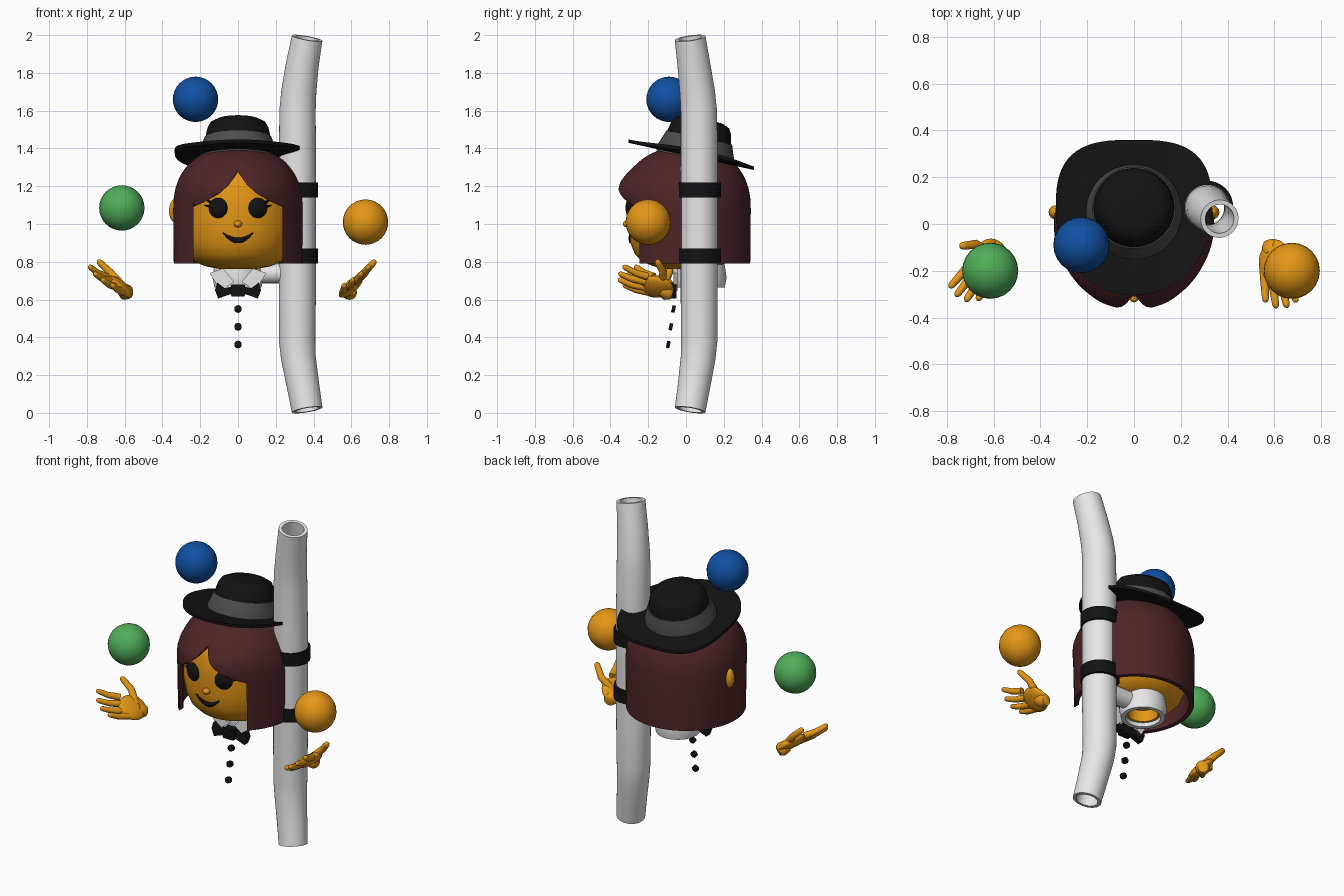
import bpy, bmesh, math
from mathutils import Vector, Matrix

if "Cube" in bpy.data.objects:
    bpy.data.objects.remove(bpy.data.objects["Cube"])

TAU = math.tau


def material(name, r, g, b):
    m = bpy.data.materials.new(name)
    m.diffuse_color = (r, g, b, 1)
    m.use_nodes = True
    m.node_tree.nodes["Principled BSDF"].inputs["Base Color"].default_value = m.diffuse_color
    return m


SKIN = material("skin_orange", 0.78, 0.31, 0.008)
HAIR = material("hair_brown", 0.075, 0.018, 0.02)
BLACK = material("black", 0.006, 0.006, 0.006)
GREY = material("band_grey", 0.075, 0.075, 0.075)
WHITE = material("white", 0.8, 0.8, 0.8)
BLUE = material("ball_blue", 0.005, 0.08, 0.36)
GREEN = material("ball_green", 0.08, 0.42, 0.1)


def finish(name, bm, mat, angle=40):
    bmesh.ops.recalc_face_normals(bm, faces=bm.faces)
    me = bpy.data.meshes.new(name)
    bm.to_mesh(me)
    bm.free()
    ob = bpy.data.objects.new(name, me)
    bpy.context.collection.objects.link(ob)
    me.materials.append(mat)
    bpy.ops.object.select_all(action='DESELECT')
    ob.select_set(True)
    bpy.context.view_layer.objects.active = ob
    bpy.ops.object.shade_smooth_by_angle(angle=math.radians(angle))
    return ob


def bridge(bm, rings, closed=False):
    n = len(rings[0])
    pairs = list(zip(rings, rings[1:] + rings[:1])) if closed else list(zip(rings, rings[1:]))
    for a, b in pairs:
        for i in range(n):
            j = (i + 1) % n
            bm.faces.new((a[i], a[j], b[j], b[i]))


def lathe(bm, profile, center=(0, 0, 0), seg=48, closed=False):
    cx, cy, cz = center
    rings = [[bm.verts.new((cx + max(r, 1e-4) * math.cos(TAU * i / seg),
                            cy + max(r, 1e-4) * math.sin(TAU * i / seg), cz + z))
              for i in range(seg)] for r, z in profile]
    bridge(bm, rings, closed)
    if not closed:
        bmesh.ops.remove_doubles(bm, verts=bm.verts, dist=2e-4)


def tube(bm, path, seg=16, inner=None):
    """Sweep circles along (x, y, z, radius); capped, or hollow with a wall ratio."""
    pts = [Vector(p[:3]) for p in path]
    rings = []
    for k, p in enumerate(pts):
        t = (pts[min(k + 1, len(pts) - 1)] - pts[max(k - 1, 0)]).normalized()
        u = t.cross(Vector((0.3, 0.9, 0.1)) if abs(t.y) < 0.8 else Vector((0, 0, 1))).normalized()
        rings.append((p, u, t.cross(u), path[k][3]))

    def make(scale):
        return [[bm.verts.new(p + (u * math.cos(TAU * i / seg) + v * math.sin(TAU * i / seg)) * r * scale)
                 for i in range(seg)] for p, u, v, r in rings]
    outer = make(1)
    if inner:
        bridge(bm, outer + make(inner)[::-1], True)
    else:
        bridge(bm, outer)
        bm.faces.new(outer[0])
        bm.faces.new(outer[-1])


def ellipsoid(bm, matrix, u=24, v=16):
    bmesh.ops.create_uvsphere(bm, u_segments=u, v_segments=v, radius=1, matrix=matrix)


def ball(name, loc, scale, mat, rot=0):
    bm = bmesh.new()
    ellipsoid(bm, Matrix.Translation(loc) @ Matrix.Rotation(rot, 4, 'Z') @ Matrix.Diagonal((*scale, 1)))
    return finish(name, bm, mat)


def plate(name, outline, y0, y1, mat):
    """Extrude an x-z outline along y."""
    bm = bmesh.new()
    f = bm.faces.new([bm.verts.new((x, y0, z)) for x, z in outline])
    ext = bmesh.ops.extrude_face_region(bm, geom=[f])
    for v in ext["geom"]:
        if isinstance(v, bmesh.types.BMVert):
            v.co.y = y1
    return finish(name, bm, mat, 30)


# Juggling balls
ball("blue_ball", (-0.225, -0.09, 1.66), (0.12,) * 3, BLUE)
ball("green_ball", (-0.615, -0.2, 1.085), (0.12,) * 3, GREEN)
ball("orange_ball", (0.675, -0.2, 1.01), (0.12,) * 3, SKIN)

# Hollow pole with bent ends and two clamp bands
bm = bmesh.new()
tube(bm, [(.366, .022, .016, .082), (.345, .042, .14, .086), (.32, .064, .29, .092), (.313, .07, .38, .096),
          (.314, .07, .6, .098), (.315, .07, 1.35, .098), (.315, .068, 1.6, .096), (.322, .06, 1.7, .093),
          (.34, .042, 1.84, .087), (.366, .022, 1.984, .082)], 40, 0.76)
finish("pole", bm, WHITE)
for name, z in (("lower_band", 0.79), ("upper_band", 1.14)):
    bm = bmesh.new()
    lathe(bm, [(.111, 0), (.111, .08), (.09, .08), (.09, 0)], (.313, .074, z), 40, True)
    finish(name, bm, BLACK)

# Head with ears, eyes, lashes, nose and smile
HEAD = [(0, .76), (.1, .763), (.17, .775), (.23, .80), (.27, .84), (.295, .90), (.308, .98),
        (.31, 1.1), (.30, 1.2), (.26, 1.29), (.18, 1.34), (0, 1.36)]


def face_y(x, z):
    for (r0, z0), (r1, z1) in zip(HEAD, HEAD[1:]):
        if z0 <= z <= z1:
            r = r0 + (r1 - r0) * (z - z0) / (z1 - z0)
            return -math.sqrt(r * r - x * x)


bm = bmesh.new()
lathe(bm, HEAD)
finish("head", bm, SKIN)
ball("nose", (0, -.31, 1.0), (.022, .025, .018), SKIN)
for s, side in ((-1, "left"), (1, "right")):
    ball(side + "_ear", (s * .335, .05, 1.07), (.03, .03, .06), SKIN)
    ball(side + "_eye", (s * .105, face_y(.105, 1.085), 1.085), (.052, .025, .054), BLACK, s * .35)
    for dz in (0, .022):
        bm = bmesh.new()
        tube(bm, [(s * .14, face_y(.14, 1.09) - .012, 1.09 + dz, .009),
                  (s * .178, face_y(.178, 1.1) - .012, 1.098 + dz * 1.6, .002)], 8)
        finish(side + "_lash", bm, BLACK)
bm = bmesh.new()
rows = []
for i in range(17):
    x = -.08 + .01 * i
    k = 1 - (x / .08) ** 2
    zs = [.955 - .028 * k, .953 - .04 * k, .95 - .052 * k]
    rows.append([bm.verts.new((x, face_y(x, z) - .006, z)) for z in zs])
for a, b in zip(rows, rows[1:]):
    for j in range(2):
        bm.faces.new((a[j], a[j + 1], b[j + 1], b[j]))
smile = finish("smile", bm, BLACK)
mod = smile.modifiers.new("thickness", 'SOLIDIFY')
mod.thickness = .006


# Hair: hollow dome with bulging fringe, cut open around the face
def dome(r, z0, h, n=12):
    return [(r * math.cos(i / n * math.pi / 2) ** .87, z0 + h * math.sin(i / n * math.pi / 2) ** .87)
            for i in range(n + 1)]


bm = bmesh.new()
outer = [(.34, .79), (.342, .95)] + dome(.343, 1.08, .33)
inner = [(.312, .79), (.312, .95)] + dome(.312, 1.08, .29)
lathe(bm, outer[::-1] + inner, seg=72)
for v in bm.verts:
    if v.co.y < -.1 and v.co.z > 1.0:
        w = math.exp(-((v.co.z - 1.2) / .09) ** 2) * min(1, (-v.co.y - .1) / .2)
        v.co.y -= w * (.035 - .025 * math.exp(-(v.co.x / .03) ** 2))
hair = finish("hair", bm, HAIR)
half = [(.235, .7), (.235, 1.09), (.17, 1.12), (.1, 1.16), (.05, 1.205), (.02, 1.245)]
cutter = plate("face_opening_cutter", half + [(0, 1.275)] + [(-x, z) for x, z in half[::-1]], -.6, -.05, HAIR)
cutter.hide_render = True
cutter.hide_viewport = True
cutter.display_type = 'WIRE'
cut = hair.modifiers.new("face_opening", 'BOOLEAN')
cut.operation = 'DIFFERENCE'
cut.solver = 'EXACT'
cut.object = cutter

# Hat: tilted brim, crown and grey band
bm = bmesh.new()


def brim_ring(t, dz):
    ring = []
    for i in range(64):
        c, s = math.cos(TAU * i / 64), math.sin(TAU * i / 64)
        e = 2 / 3 if s > 0 else 1
        x = .335 * t * math.copysign(abs(c) ** e, c)
        y = .05 + (.31 if s > 0 else .355) * t * math.copysign(abs(s) ** e, s)
        ring.append(bm.verts.new((x, y, 1.362 - .216 * (y - .05) + .025 * t * t * (x / .335) ** 4 + dz)))
    return ring


ts = [.5, .65, .8, .9, 1]
bridge(bm, [brim_ring(t, .009) for t in ts] + [brim_ring(t, -.009) for t in ts[::-1]], True)
finish("hat_brim", bm, BLACK)
for name, prof, mat in (
        ("hat_band", [(.208, -.02), (.205, .02), (.19, .06), (.178, .095), (.16, .095)], GREY),
        ("hat_crown", [(.19, -.01), (.18, .06), (.172, .1), (.162, .145), (.145, .175),
                       (.11, .192), (.05, .196), (0, .194)], BLACK)):
    bm = bmesh.new()
    lathe(bm, prof)
    bm.transform(Matrix.Translation((0, .05, 1.365)) @ Matrix.Rotation(-.213, 4, 'X'))
    finish(name, bm, mat)

# Neck, collar and the arm joining the collar to the pole
bm = bmesh.new()
lathe(bm, [(.1, 0), (.1, .12), (.085, .12), (.085, 0)], (0, .08, .69), closed=True)
finish("neck", bm, SKIN)
bm = bmesh.new()
lathe(bm, [(.125, 0), (.135, .05), (.125, .12), (.1, .12), (.1, 0)], (0, .08, .665), closed=True)
finish("collar", bm, WHITE)
bm = bmesh.new()
tube(bm, [(.1, .08, .738, .052), (.26, .08, .738, .052)], 24)
finish("support_arm", bm, WHITE)

# Collar points, bow tie and buttons
for s, side in ((-1, "left"), (1, "right")):
    plate(side + "_collar_point", [(s * x, z) for x, z in
          ((.15, .74), (.125, .70), (.09, .645), (.02, .695), (.08, .765))], -.065, -.045, WHITE)
    plate(side + "_bow", [(s * x, z) for x, z in
          ((.02, .67), (.07, .66), (.11, .69), (.122, .65), (.105, .605), (.065, .62), (.02, .635))],
          -.088, -.05, BLACK)
plate("bow_knot", [(-.035, .68), (.035, .68), (.042, .65), (.035, .617), (-.035, .617), (-.042, .65)],
      -.098, -.05, BLACK)
for k in range(3):
    bm = bmesh.new()
    y, z = -.066 - .014 * k, .55 - .094 * k
    tube(bm, [(0, y - .009, z + .002, .019), (0, y + .009, z - .002, .019)], 16)
    finish("button", bm, BLACK)

# Hands: palm, four fingers and a thumb, mirrored and turned for the left side
width = Vector((.75, .02, .65)).normalized()
normal = width.cross(Vector((.1, -.95, .3))).normalized()
length = normal.cross(width)
KNUCKLES = [(.557, -.20, .642), (.588, -.215, .665), (.622, -.215, .695), (.655, -.205, .722)]
TIPS = [(.563, -.335, .68), (.608, -.36, .708), (.655, -.358, .74), (.695, -.335, .778)]


def digit(bm, a, b, c, r):
    a, b, c = map(Vector, (a, b, c))
    d = (c - b).normalized()
    tube(bm, [(*p, q * r) for p, q in ((a, 1.15), (a.lerp(b, .6), 1.1), (b, 1), (c - d * r, .85),
                                       (c - d * r * .4, .68), (c, .2))], 12)


for side in ("right", "left"):
    bm = bmesh.new()
    m = Matrix((width * .08, length * .09, normal * .03)).transposed().to_4x4()
    ellipsoid(bm, Matrix.Translation((.597, -.155, .668)) @ m)
    for k, t in zip(KNUCKLES, TIPS):
        mid = (Vector(k) + Vector(t)) / 2 - Vector((0, 0, .008))
        digit(bm, k, mid, t, .0175)
    digit(bm, (.60, -.13, .675), (.672, -.12, .745), (.728, -.155, .808), .02)
    tube(bm, [(.585, -.075, .63, .03), (.588, -.095, .637, .042), (.593, -.13, .655, .035)], 16)
    if side == "left":
        bm.transform(Matrix.Translation((-.6, -.09, 0)) @ Matrix.Rotation(-math.radians(25), 4, 'Z')
                     @ Matrix.Translation((.6, .09, 0)) @ Matrix.Diagonal((-1, 1, 1, 1)))
    finish(side + "_hand", bm, SKIN, 60)
